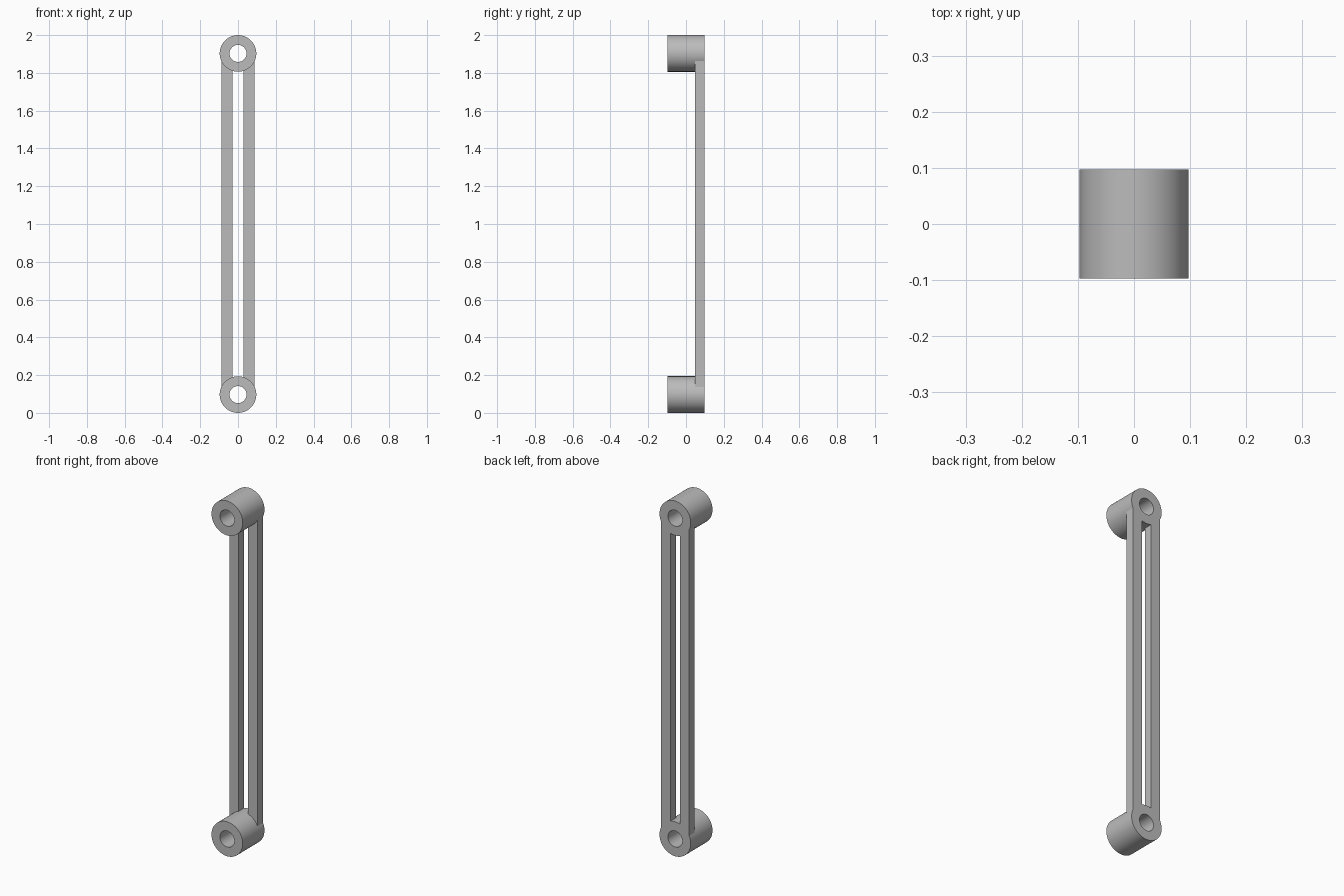
import bpy, bmesh, math

cube = bpy.data.objects.get("Cube")
if cube:
    bpy.data.objects.remove(cube, do_unlink=True)

R, HOLE, HALF = 0.097, 0.045, 0.097      # boss radius, bore radius, half depth
LOW, HIGH = R, 2 - R                     # boss centre heights
BAR_IN, BAR_OUT, BAR_FRONT = 0.03, 0.088, 0.048
SEGMENTS = 64

grey = bpy.data.materials.new("plain grey")
grey.use_nodes = True
colour = (0.5, 0.5, 0.5, 1)
grey.diffuse_color = colour
grey.node_tree.nodes["Principled BSDF"].inputs["Base Color"].default_value = colour


def finish(name, bm):
    bmesh.ops.recalc_face_normals(bm, faces=bm.faces)
    mesh = bpy.data.meshes.new(name)
    bm.to_mesh(mesh)
    bm.free()
    mesh.materials.append(grey)
    obj = bpy.data.objects.new(name, mesh)
    bpy.context.collection.objects.link(obj)
    bpy.ops.object.select_all(action="DESELECT")
    obj.select_set(True)
    bpy.context.view_layer.objects.active = obj
    bpy.ops.object.shade_smooth_by_angle(angle=math.radians(30))
    return obj


def boss(name, z):
    """Tube along y: a rectangular section swept round the bore."""
    bm = bmesh.new()
    section = [(HOLE, -HALF), (R, -HALF), (R, HALF), (HOLE, HALF)]
    rings = []
    for i in range(SEGMENTS):
        a = math.tau * i / SEGMENTS
        rings.append([bm.verts.new((r * math.cos(a), y, z + r * math.sin(a)))
                      for r, y in section])
    for i, ring in enumerate(rings):
        after = rings[(i + 1) % SEGMENTS]
        for k in range(4):
            j = (k + 1) % 4
            bm.faces.new((ring[k], ring[j], after[j], after[k]))
    return finish(name, bm)


def bar(name, side):
    """Flat bar whose ends are scooped to meet the round bosses."""
    steps = 10
    xs = [BAR_IN + (BAR_OUT - BAR_IN) * i / steps for i in range(steps + 1)]
    seat = R - 0.0005
    rise = [math.sqrt(seat * seat - x * x) for x in xs]
    outline = [(x, LOW + h) for x, h in zip(xs, rise)]
    outline += [(x, HIGH - h) for x, h in reversed(list(zip(xs, rise)))]
    bm = bmesh.new()
    face = bm.faces.new([bm.verts.new((side * x, BAR_FRONT, z)) for x, z in outline])
    extruded = bmesh.ops.extrude_face_region(bm, geom=[face])["geom"]
    moved = [v for v in extruded if isinstance(v, bmesh.types.BMVert)]
    bmesh.ops.translate(bm, verts=moved, vec=(0, HALF - BAR_FRONT, 0))
    return finish(name, bm)


# Round bosses at both ends
boss("lower_boss", LOW)
boss("upper_boss", HIGH)

# Pair of bars joining them at the back
bar("left_bar", 1)
bar("right_bar", -1)
